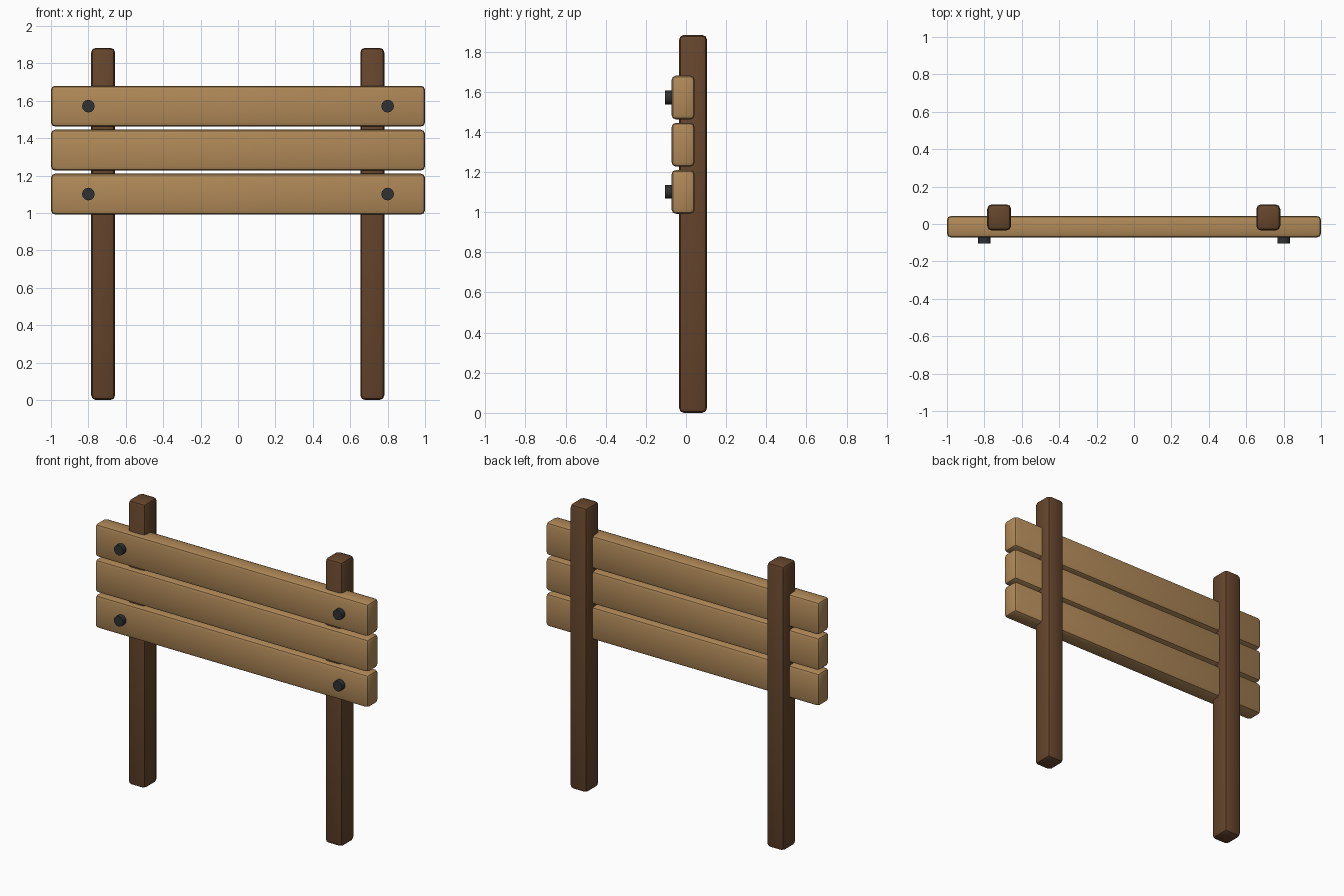
import bpy, math

if "Cube" in bpy.data.objects:
    bpy.data.objects.remove(bpy.data.objects["Cube"])


def material(name, srgb):
    m = bpy.data.materials.new(name)
    m.diffuse_color = [(c / 255 / 12.92 if c < 11 else ((c / 255 + 0.055) / 1.055) ** 2.4)
                       for c in srgb] + [1.0]
    m.use_nodes = True
    m.node_tree.nodes["Principled BSDF"].inputs["Base Color"].default_value = m.diffuse_color
    return m


light_wood = material("light wood", (176, 137, 88))
dark_wood = material("dark wood", (101, 69, 44))
iron = material("dark iron", (46, 49, 52))


def finish(obj, name, mat):
    obj.name = name
    obj.data.materials.append(mat)
    bpy.ops.object.shade_smooth_by_angle(angle=math.radians(30))


def rounded_box(name, lo, hi, bevel, mat):
    bpy.ops.mesh.primitive_cube_add(size=1, location=[(a + b) / 2 for a, b in zip(lo, hi)])
    obj = bpy.context.object
    obj.scale = [b - a for a, b in zip(lo, hi)]
    bpy.ops.object.transform_apply(location=False, rotation=False, scale=True)
    mod = obj.modifiers.new("rounded edges", "BEVEL")
    mod.width = bevel
    mod.segments = 2
    bpy.ops.object.modifier_apply(modifier=mod.name)
    finish(obj, name, mat)


# Upright posts
for side, x in (("left", -0.721), ("right", 0.718)):
    rounded_box(side + "_post", (x - 0.064, -0.035, 0), (x + 0.064, 0.105, 1.883), 0.025, dark_wood)

# Three horizontal boards
for i, z in enumerate((1.101, 1.336, 1.571)):
    rounded_box(f"board_{i + 1}", (-1, -0.072, z - 0.109), (1, 0.043, z + 0.109), 0.022, light_wood)

# Bolt heads on the top and bottom boards
for x in (-0.8, 0.8):
    for z in (1.101, 1.571):
        bpy.ops.mesh.primitive_cylinder_add(vertices=12, radius=0.034, depth=0.045,
                                            location=(x, -0.0825, z),
                                            rotation=(math.pi / 2, 0, 0))
        finish(bpy.context.object, "bolt_head", iron)
